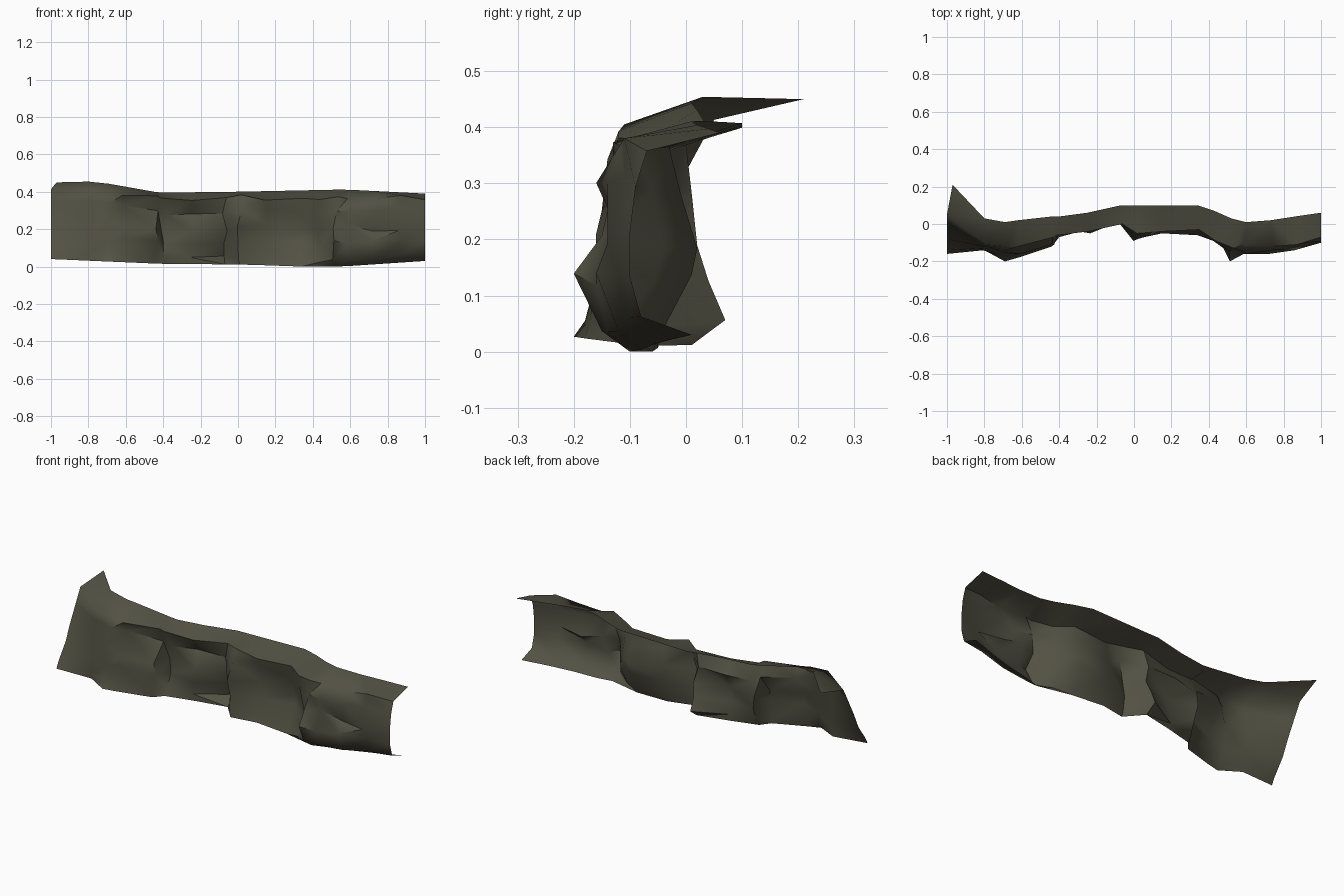
import bpy, bmesh, math, random

cube = bpy.data.objects.get("Cube")
if cube:
    bpy.data.objects.remove(cube, do_unlink=True)

random.seed(4)

# Rock colour
rock = bpy.data.materials.new("dark_olive_rock")
rock.use_nodes = True
colour = (0.085, 0.082, 0.056, 1.0)
rock.diffuse_color = colour
shader = rock.node_tree.nodes["Principled BSDF"]
shader.inputs["Base Color"].default_value = colour
shader.inputs["Roughness"].default_value = 0.9

# Heights of the upper and lower rims along the wall, as (x, z)
UPPER_RIM = [(-1, .45), (-.76, .455), (-.42, .395), (0, .4), (.57, .412), (1, .39)]
LOWER_RIM = [(-1, .04), (-.42, .015), (.1, .01), (.25, 0), (.55, 0), (1, .03)]

# Height of each row of the face, from lower rim to upper rim
ROWS = [0, .09, .29, .5, .73, .91, 1]

# Cross-sections: x, then depth of each row, in hundredths
SECTIONS = [
    (-100, -16, -14, -8, -4, 1, 5, 21),
    (-80, -14, -14, -13, -12, -12, -11, 3),
    (-69, -20, -18, -16, -15, -14, -12, 1),
    (-62, -18, -17, -16, -16, -9, -12, 2),
    (-44, -12, -12, -11, -11, -4, -7, 4),
    (-40, -7, -5, -2, -1, -2, -6, 4),
    (-25, -3, -3, -4, -5, 1, -4, 6),
    (-7, 1, 7, 4, 2, 1, 0, 10),
    (1, -8, -8, -7, -9, -8, -5, 10),
    (15, -5, -4, -2, -1, -2, -4, 10),
    (34, -6, -5, 1, 2, -1, -3, 10),
    (43, -8, -9, -6, -4, -6, -9, 7),
    (52, -10, -15, -20, -15, -13, -13, 3),
    (60, -8, -14, -16, -12, -16, -11, 1),
    (73, -6, -12, -16, -11, -14, -12, 2),
    (86, -3, -10, -12, -14, -11, -11, 4),
    (100, 1, -8, -10, -10, -9, -7, 6),
]


def along(line, x):
    """Height of a rim line at x."""
    for (xa, za), (xb, zb) in zip(line, line[1:]):
        if x <= xb:
            return za + (zb - za) * (x - xa) / (xb - xa)
    return line[-1][1]


# Open sheet of rock joining the cross-sections
bm = bmesh.new()
columns = []
for i, (x, *depths) in enumerate(SECTIONS):
    x /= 100
    low, high = along(LOWER_RIM, x), along(UPPER_RIM, x)
    inner_column = 0 < i < len(SECTIONS) - 1
    column = []
    for j, (row, depth) in enumerate(zip(ROWS, depths)):
        z = low + (high - low) * row
        dx = dz = 0
        if inner_column and 0 < j < len(ROWS) - 1:
            dx = random.uniform(-.015, .015)
            dz = random.uniform(-.02, .02)
        column.append(bm.verts.new((x + dx, depth / 100, z + dz)))
    columns.append(column)

# Pull the high back corner inwards
columns[0][-1].co.x += .03

for left, right in zip(columns, columns[1:]):
    for j in range(len(ROWS) - 1):
        bm.faces.new((left[j], right[j], right[j + 1], left[j + 1]))

bmesh.ops.triangulate(bm, faces=bm.faces[:], quad_method='SHORT_EDGE')

mesh = bpy.data.meshes.new("rock_wall")
bm.to_mesh(mesh)
bm.free()
mesh.materials.append(rock)
wall = bpy.data.objects.new("rock_wall", mesh)
bpy.context.collection.objects.link(wall)

# Soft slopes with crisp ridges
bpy.ops.object.select_all(action='DESELECT')
wall.select_set(True)
bpy.context.view_layer.objects.active = wall
bpy.ops.object.shade_smooth_by_angle(angle=math.radians(50))
